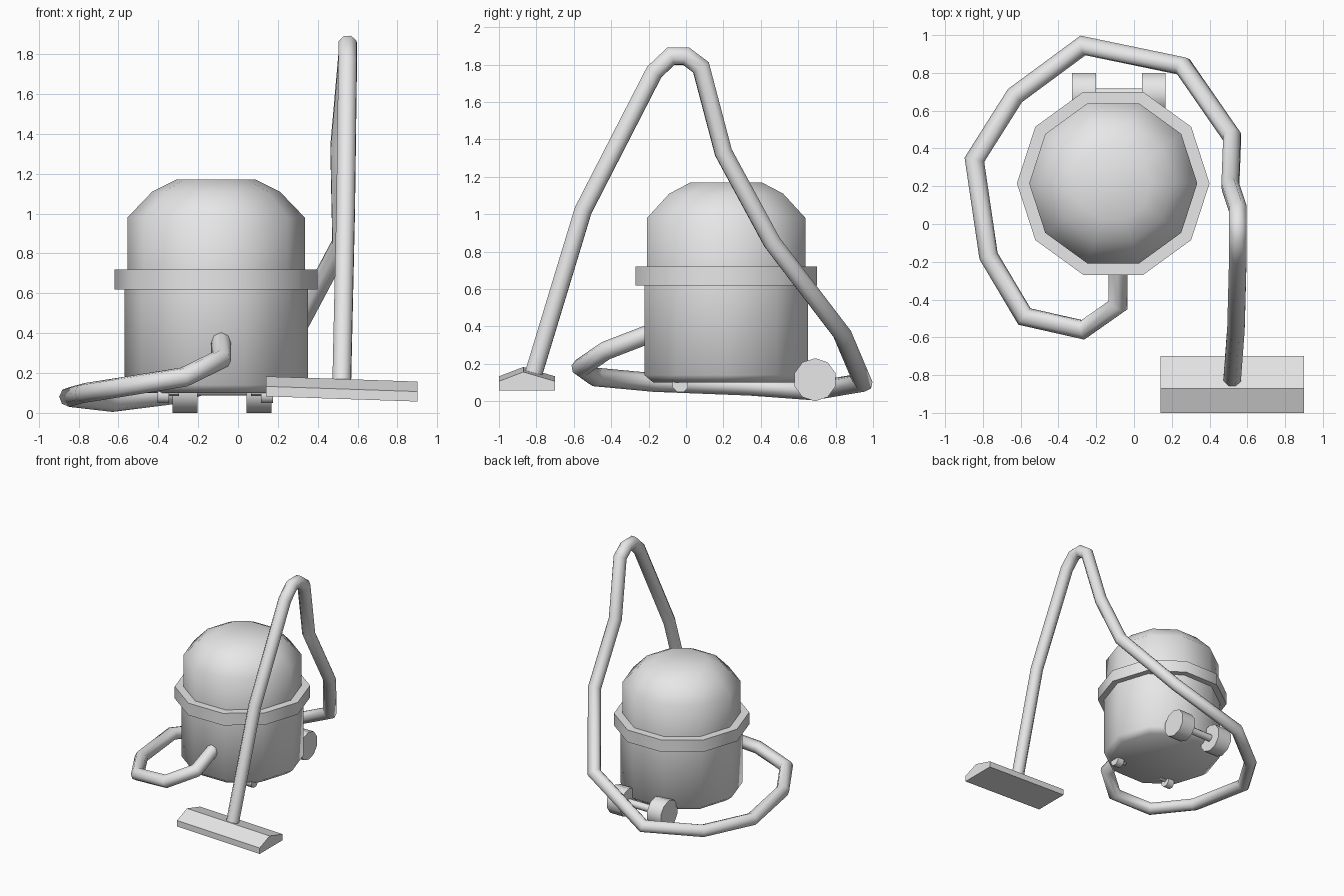
import bpy, bmesh
from math import radians, cos, sin, tau
from mathutils import Vector

if "Cube" in bpy.data.objects:
    bpy.data.objects.remove(bpy.data.objects["Cube"])

grey = bpy.data.materials.new("plain_grey")
grey.use_nodes = True
grey.diffuse_color = (0.8, 0.8, 0.8, 1)
grey.node_tree.nodes["Principled BSDF"].inputs["Base Color"].default_value = (0.8, 0.8, 0.8, 1)

CX, CY = -0.11, 0.215


def finish(name, bm, smooth=0):
    """Turn a bmesh into a named object with the shared material."""
    bmesh.ops.recalc_face_normals(bm, faces=bm.faces)
    mesh = bpy.data.meshes.new(name)
    bm.to_mesh(mesh)
    bm.free()
    mesh.materials.append(grey)
    obj = bpy.data.objects.new(name, mesh)
    bpy.context.collection.objects.link(obj)
    if smooth:
        bpy.ops.object.select_all(action='DESELECT')
        obj.select_set(True)
        bpy.context.view_layer.objects.active = obj
        bpy.ops.object.shade_smooth_by_angle(angle=radians(smooth))
    return obj


def skin(name, rings, smooth=0):
    """Bridge successive rings of points and cap both ends."""
    bm = bmesh.new()
    loops = [[bm.verts.new(p) for p in ring] for ring in rings]
    n = len(loops[0])
    for a, b in zip(loops, loops[1:]):
        for i in range(n):
            j = (i + 1) % n
            bm.faces.new((a[i], a[j], b[j], b[i]))
    bm.faces.new(loops[0][::-1])
    bm.faces.new(loops[-1])
    return finish(name, bm, smooth)


def turned(name, profile, sides=10):
    """Upright turned part from (radius, height) pairs."""
    skin(name, [[(CX + r * cos(tau * i / sides), CY + r * sin(tau * i / sides), z)
                 for i in range(sides)] for r, z in profile], 50)


def roller(name, x0, x1, y, z, r, sides=10):
    """Cylinder lying along x."""
    skin(name, [[(x, y + r * cos(tau * (i + 0.5) / sides), z + r * sin(tau * (i + 0.5) / sides))
                 for i in range(sides)] for x in (x0, x1)], 50)


def tube(name, path, r, sides=8):
    """Tube with mitred corners."""
    pts = [Vector(p) for p in path]
    dirs = [(b - a).normalized() for a, b in zip(pts, pts[1:])]
    side = dirs[0].cross(Vector((0, 0, 1))).normalized()
    up = side.cross(dirs[0])
    ring = [pts[0] + r * (side * cos(tau * i / sides) + up * sin(tau * i / sides))
            for i in range(sides)]
    rings = [ring]
    for k, d in enumerate(dirs):
        end = pts[k + 1]
        plane = d + dirs[k + 1] if k + 1 < len(dirs) else d
        ring = [p + d * ((end - p).dot(plane) / d.dot(plane)) for p in ring]
        rings.append(ring)
    skin(name, rings, 50)


# Canister: drum, rim and domed lid
turned("drum", [(0.41, 0.10), (0.46, 0.14), (0.46, 0.64)])
turned("rim", [(0.51, 0.62), (0.51, 0.72)])
turned("lid", [(0.445, 0.70), (0.445, 0.98), (0.32, 1.11), (0.2, 1.17)])

# Rear wheels and front casters
for label, s in (("right", -1), ("left", 1)):
    x = -0.08 + s * 0.185
    roller(label + "_rear_wheel", x - 0.063, x + 0.063, 0.69, 0.115, 0.115)
    x = -0.115 + s * 0.26
    roller(label + "_caster", x - 0.03, x + 0.03, -0.03, 0.09, 0.045, 8)
    roller(label + "_caster_axle", x, x - s * 0.08, -0.03, 0.105, 0.02, 6)
roller("rear_axle", -0.25, 0.09, 0.69, 0.115, 0.03, 8)

# Hose around the canister, then the wand
tube("hose_and_wand", [
    (-0.085, -0.17, 0.37), (-0.085, -0.43, 0.27), (-0.27, -0.56, 0.18),
    (-0.58, -0.49, 0.13), (-0.77, -0.17, 0.10), (-0.845, 0.34, 0.08),
    (-0.63, 0.68, 0.055), (-0.27, 0.945, 0.10), (0.26, 0.835, 0.36),
    (0.52, 0.46, 0.85), (0.51, 0.20, 1.33), (0.55, 0.08, 1.785),
    (0.55, 0.0, 1.845), (0.55, -0.08, 1.845), (0.55, -0.17, 1.76),
    (0.54, -0.55, 1.02), (0.52, -0.82, 0.13)], 0.05)

# Floor nozzle: ridged section, leaning slightly to one side
section = [(-1.0, 0.0), (-0.7, 0.0), (-0.7, 0.05), (-0.87, 0.1), (-1.0, 0.05)]
skin("floor_nozzle", [[(x, y, z + base) for y, z in section]
                      for x, base in ((0.14, 0.083), (0.9, 0.057))])

# Stand the model on the floor
bpy.context.view_layer.update()
low = min(v.co.z for o in bpy.data.objects if o.type == 'MESH' for v in o.data.vertices)
for o in bpy.data.objects:
    if o.type == 'MESH':
        o.location.z -= low
